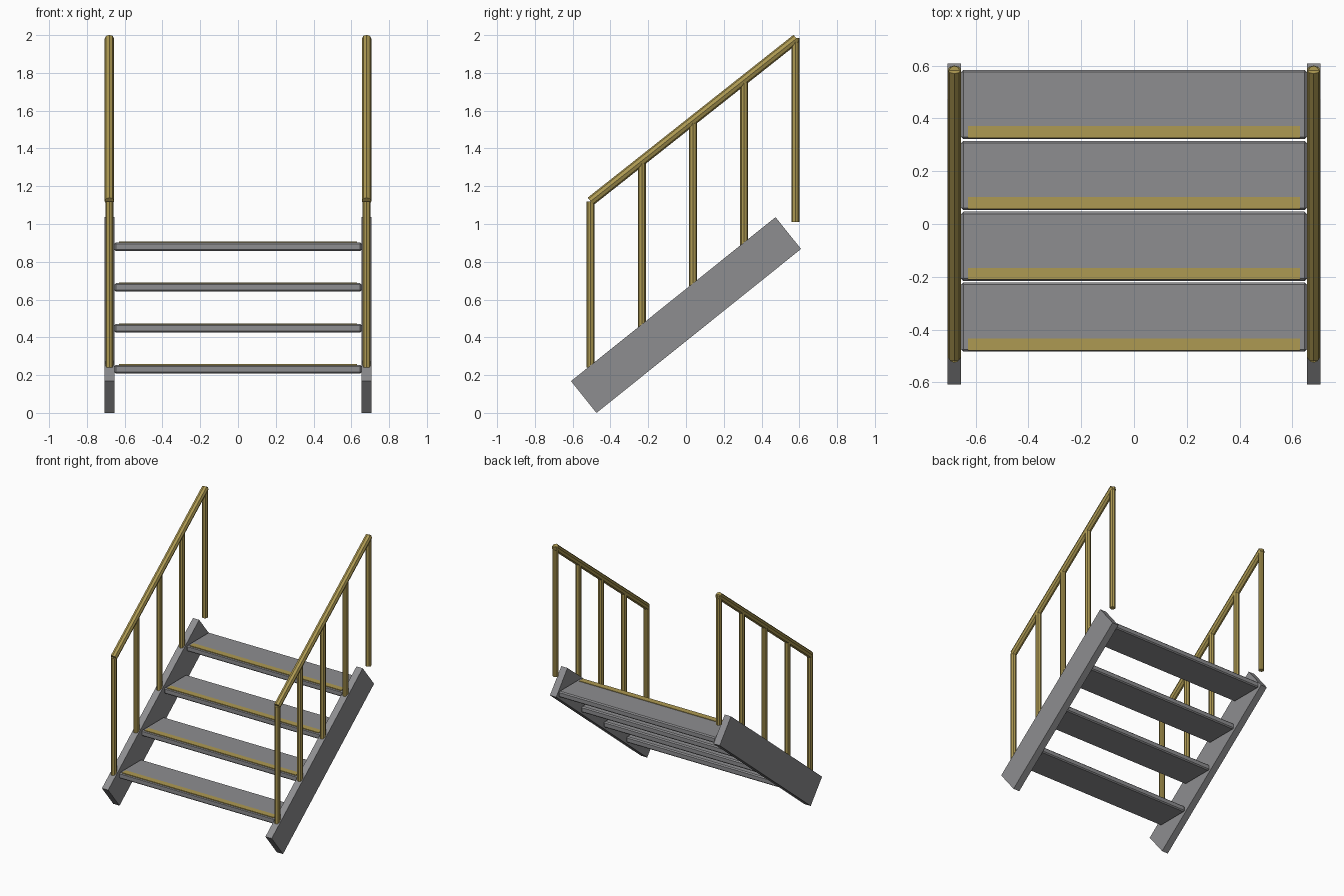
import bpy, math
from mathutils import Vector

if "Cube" in bpy.data.objects:
    bpy.data.objects.remove(bpy.data.objects["Cube"])


def material(name, rgb):
    m = bpy.data.materials.new(name)
    m.diffuse_color = (*rgb, 1)
    m.use_nodes = True
    m.node_tree.nodes["Principled BSDF"].inputs["Base Color"].default_value = m.diffuse_color
    return m


GREY = material("grey steel", (0.27, 0.27, 0.28))
YELLOW = material("safety yellow", (0.42, 0.32, 0.085))


def box(name, center, size, mat, rot_x=0, bevel=0):
    bpy.ops.mesh.primitive_cube_add(size=1, location=center, rotation=(rot_x, 0, 0))
    o = bpy.context.object
    o.name = name
    o.scale = size
    bpy.ops.object.transform_apply(location=False, rotation=False, scale=True)
    o.data.materials.append(mat)
    if bevel:
        b = o.modifiers.new("edge", "BEVEL")
        b.width = bevel
        b.segments = 1
    return o


def tube(name, a, b, r, mat, sides=8):
    a, b = Vector(a), Vector(b)
    d = b - a
    # tubes lie in the yz plane, so one turn about x is enough
    bpy.ops.mesh.primitive_cylinder_add(vertices=sides, radius=r, depth=d.length,
                                        location=(a + b) / 2,
                                        rotation=(-math.atan2(d.y, d.z), 0, 0))
    o = bpy.context.object
    o.name = name
    o.data.materials.append(mat)
    return o


X = 0.681
slope = math.atan2(0.868, 1.083)

for side, sx in (("left", -X), ("right", X)):
    # sloping side beam
    box(f"{side}_stringer", (sx, 0, 0.518), (0.052, 1.388, 0.216), GREY, slope)
    # posts, the last one reaching lower past the beam end
    for i in range(5):
        y = -0.505 + 0.271 * i
        top = 1.12 + 0.2165 * i
        bottom = 0.24 + 0.2155 * i if i < 4 else 1.01
        tube(f"{side}_post_{i + 1}", (sx, y, bottom), (sx, y, top), 0.021, YELLOW)
    # sloping handrail
    tube(f"{side}_handrail", (sx, -0.505, 1.12), (sx, 0.585, 1.982), 0.025, YELLOW)

# treads with nosing strips
for i in range(4):
    y, z = -0.353 + 0.2685 * i, 0.2535 + 0.2165 * i
    box(f"tread_{i + 1}", (0, y, z - 0.0225), (1.31, 0.262, 0.045), GREY, bevel=0.008)
    box(f"nosing_strip_{i + 1}", (0, y - 0.104, z + 0.001), (1.26, 0.045, 0.006), YELLOW)
